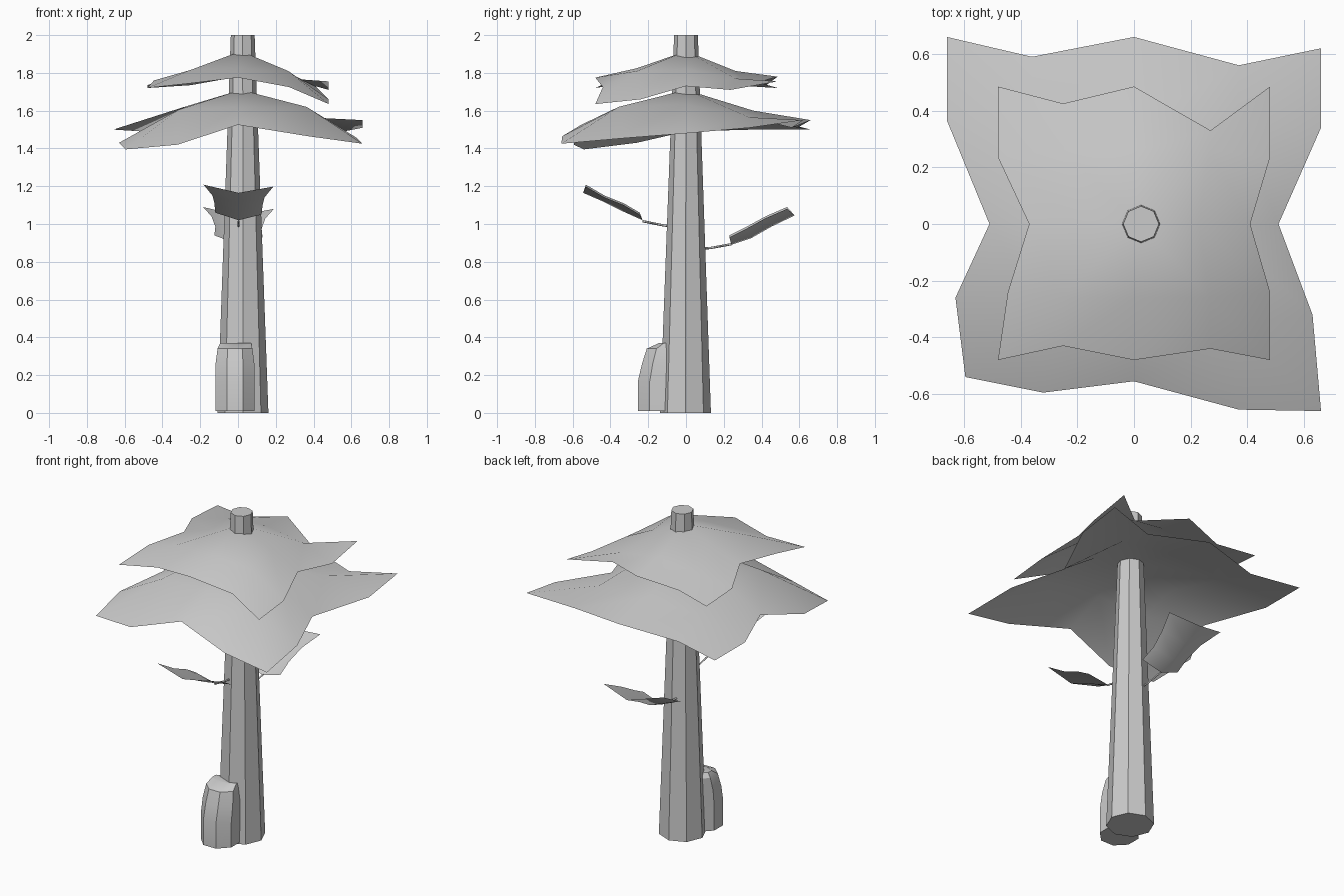
import bpy, math
from mathutils import Vector

if "Cube" in bpy.data.objects:
    bpy.data.objects.remove(bpy.data.objects["Cube"])


def make(name, verts, faces, smooth=False):
    me = bpy.data.meshes.new(name)
    me.from_pydata([tuple(v) for v in verts], [], faces)
    me.polygons.foreach_set("use_smooth", [smooth] * len(me.polygons))
    me.update()
    ob = bpy.data.objects.new(name, me)
    bpy.context.collection.objects.link(ob)
    return ob


def loft(name, rings, sides=8, phase=0.0):
    """Stack of elliptical rings (x, y, z, rx, ry), capped at both ends."""
    verts, faces = [], []
    for x, y, z, rx, ry in rings:
        for k in range(sides):
            a = phase + 2 * math.pi * k / sides
            verts.append((x + rx * math.cos(a), y + ry * math.sin(a), z))
    for r in range(len(rings) - 1):
        for k in range(sides):
            n = (k + 1) % sides
            faces.append((r * sides + k, r * sides + n,
                          (r + 1) * sides + n, (r + 1) * sides + k))
    faces.append(tuple(reversed(range(sides))))
    top = (len(rings) - 1) * sides
    faces.append(tuple(range(top, top + sides)))
    return make(name, verts, faces)


def canopy(name, border, centre, corner_z, side_z):
    """Draped 4x4 sheet: 16 border points, 8 points about halfway in, 1 peak.
    corner_z: heights of the 4 inner corners, side_z: of the 4 inner sides."""
    outer = [Vector(p) for p in border]
    c = Vector(centre)
    inner = [c.lerp(outer[2 * j], 0.54) for j in range(8)]
    for j, p in enumerate(inner):
        p.z = side_z[j // 2] if j % 2 else corner_z[j // 2]
    faces = []
    O = lambda k: k % 16
    I = lambda j: 16 + j % 8
    for j in range(8):
        if j % 2 == 0:   # corner
            faces.append((O(2 * j - 1), O(2 * j), O(2 * j + 1), I(j)))
            faces.append((I(j - 1), I(j), I(j + 1), 24))
        else:            # side middle
            faces.append((O(2 * j - 1), O(2 * j), I(j), I(j - 1)))
            faces.append((O(2 * j), O(2 * j + 1), I(j + 1), I(j)))
    faces = [tuple(reversed(f)) for f in faces]
    return make(name, outer + inner + [c], faces, True)


def leaf(name, rows):
    """V-folded leaf: rows of (half width, edge y, edge z, mid y, mid z)."""
    verts, faces = [], []
    for w, ey, ez, my, mz in rows:
        verts += [(-w, ey, ez), (0.003, my, mz), (w + 0.005, ey, ez - 0.01)]
    for r in range(len(rows) - 1):
        for k in range(2):
            a = 3 * r + k
            f = (a, a + 1, a + 4, a + 3)
            faces.append(f if rows[-1][3] > 0 else tuple(reversed(f)))
    return make(name, verts, faces, True)


def stem(name, points):
    cu = bpy.data.curves.new(name, 'CURVE')
    cu.dimensions = '3D'
    cu.bevel_depth = 0.006
    cu.bevel_resolution = 0
    sp = cu.splines.new('POLY')
    sp.points.add(len(points) - 1)
    for p, co in zip(sp.points, points):
        p.co = (*co, 1)
    ob = bpy.data.objects.new(name, cu)
    bpy.context.collection.objects.link(ob)


# Trunk
loft("trunk", [(0.026, -0.003, 0, 0.135, 0.135), (0.025, 0, 2, 0.063, 0.063)])

# Root knob at the front
knob = loft("root_knob", [(-0.016, -0.148, 0.01, 0.113, 0.116),
                          (-0.016, -0.148, 0.165, 0.113, 0.116),
                          (-0.016, -0.136, 0.26, 0.111, 0.105),
                          (-0.016, -0.12, 0.34, 0.1, 0.095),
                          (-0.012, -0.1, 0.37, 0.088, 0.045)], phase=math.pi / 8)
bpy.context.view_layer.objects.active = knob
knob.select_set(True)
bpy.ops.object.shade_smooth_by_angle(angle=math.radians(30))

# Lower canopy sheet
canopy("lower_canopy", [
    (-0.66, 0.66, 1.50), (-0.36, 0.59, 1.51), (0, 0.66, 1.55), (0.37, 0.56, 1.51),
    (0.66, 0.62, 1.55), (0.66, 0.34, 1.51), (0.51, 0, 1.48), (0.63, -0.32, 1.455),
    (0.66, -0.66, 1.425), (0.37, -0.655, 1.465), (0, -0.555, 1.525), (-0.32, -0.595, 1.42),
    (-0.595, -0.54, 1.395), (-0.63, -0.26, 1.43), (-0.51, 0, 1.49), (-0.66, 0.365, 1.50),
], (0.015, 0, 1.71), (1.575, 1.565, 1.62, 1.605), (1.60, 1.635, 1.62, 1.625))

# Upper canopy sheet
canopy("upper_canopy", [
    (-0.48, 0.485, 1.72), (-0.25, 0.425, 1.735), (0, 0.485, 1.78), (0.27, 0.33, 1.735),
    (0.48, 0.485, 1.755), (0.48, 0.235, 1.71), (0.41, 0, 1.73), (0.48, -0.24, 1.66),
    (0.48, -0.48, 1.635), (0.27, -0.44, 1.725), (0, -0.48, 1.775), (-0.25, -0.43, 1.745),
    (-0.48, -0.48, 1.72), (-0.445, -0.24, 1.76), (-0.37, 0, 1.77), (-0.48, 0.235, 1.735),
], (0.015, 0, 1.915), (1.785, 1.77, 1.81, 1.815), (1.81, 1.82, 1.825, 1.83))

# Small leaves on stems, front and back
leaf("front_leaf", [(0.12, -0.245, 1.06, -0.23, 1.02), (0.125, -0.33, 1.11, -0.33, 1.065),
                    (0.135, -0.43, 1.15, -0.43, 1.115), (0.182, -0.53, 1.208, -0.545, 1.165)])
stem("front_stem", [(0.003, -0.06, 0.985), (0.003, -0.12, 0.993), (0.003, -0.23, 1.015)])
leaf("back_leaf", [(0.125, 0.23, 0.94, 0.24, 0.89), (0.12, 0.32, 0.985, 0.345, 0.925),
                   (0.14, 0.42, 1.04, 0.45, 0.985), (0.185, 0.535, 1.09, 0.575, 1.045)])
stem("back_stem", [(0.003, 0.06, 0.868), (0.003, 0.13, 0.873), (0.003, 0.24, 0.893)])
